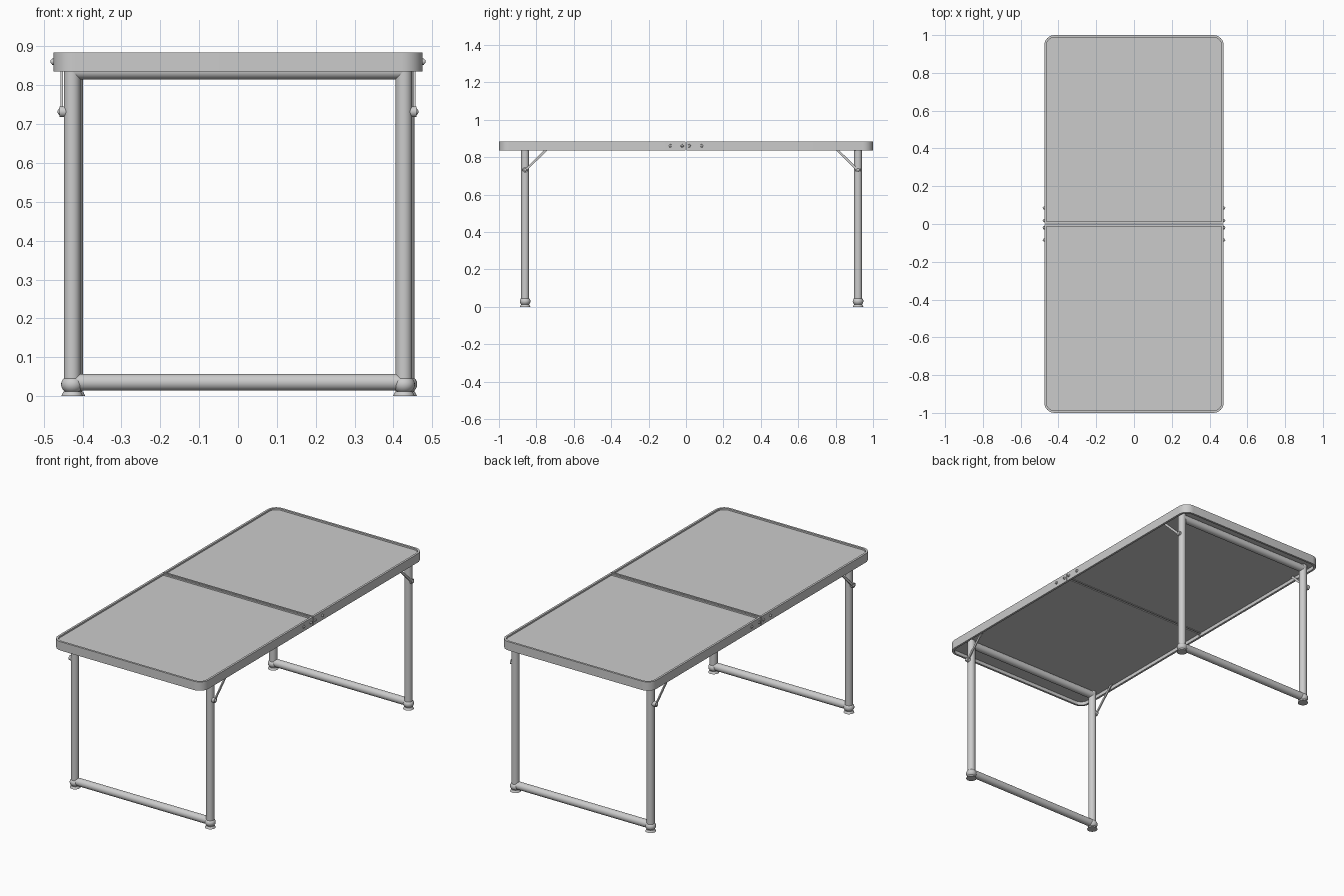
import bpy, bmesh
from math import sin, cos, pi
from mathutils import Vector

if "Cube" in bpy.data.objects:
    bpy.data.objects.remove(bpy.data.objects["Cube"])

HX, HY = 0.475, 1.0          # half size of table top
Z0, Z1 = 0.835, 0.885        # rim bottom and top
RIM, GAP, RAD = 0.012, 0.003, 0.055


def finish(bm, name):
    bmesh.ops.recalc_face_normals(bm, faces=bm.faces)
    me = bpy.data.meshes.new(name)
    bm.to_mesh(me)
    bm.free()
    ob = bpy.data.objects.new(name, me)
    bpy.context.collection.objects.link(ob)
    bpy.ops.object.select_all(action='DESELECT')
    ob.select_set(True)
    bpy.context.view_layer.objects.active = ob
    bpy.ops.object.shade_smooth_by_angle(angle=0.6)
    return ob


def rod(name, a, b, r, r2=None, seg=24):
    a, b = Vector(a), Vector(b)
    bm = bmesh.new()
    bmesh.ops.create_cone(bm, cap_ends=True, segments=seg, radius1=r,
                          radius2=r if r2 is None else r2, depth=(b - a).length)
    ob = finish(bm, name)
    ob.rotation_mode = 'QUATERNION'
    ob.rotation_quaternion = (b - a).to_track_quat('Z', 'Y')
    ob.location = (a + b) / 2
    return ob


def ball(name, loc, r, scale=(1, 1, 1)):
    bm = bmesh.new()
    bmesh.ops.create_uvsphere(bm, u_segments=24, v_segments=12, radius=r)
    ob = finish(bm, name)
    ob.location, ob.scale = loc, scale
    return ob


def prism(name, pts, axis, lo, hi):
    """Extrude a 2D outline along z or x."""
    bm = bmesh.new()
    put = (lambda p, h: (p[0], p[1], h)) if axis == 'z' else (lambda p, h: (h, p[0], p[1]))
    face = bm.faces.new([bm.verts.new(put(p, lo)) for p in pts])
    res = bmesh.ops.extrude_face_region(bm, geom=[face])
    off = Vector(put((0, 0), hi - lo))
    bmesh.ops.translate(bm, vec=off, verts=[v for v in res['geom'] if isinstance(v, bmesh.types.BMVert)])
    return finish(bm, name)


def outline(s, inset):
    """Open path round one half of the top, with two rounded corners."""
    x, y, r = HX - inset, HY - inset, RAD - inset
    pts = [(-x, GAP * s)]
    for cx, start in ((-x + r, pi), (x - r, pi / 2)):
        for i in range(9):
            a = start - i * pi / 16
            pts.append((cx + r * cos(a), s * (y - r + r * sin(a))))
    return pts + [(x, GAP * s)]


# folding top: two halves, each with rim, panel and seam strip
for s, side in ((-1, "front"), (1, "back")):
    bm = bmesh.new()
    rings = []
    for o, i in zip(outline(s, 0), outline(s, RIM)):
        rings.append([bm.verts.new((*p, z)) for p, z in
                      ((o, Z0), (o, Z1), (i, Z1), (i, Z0))])
    for a, b in zip(rings, rings[1:]):
        for k in range(4):
            bm.faces.new((a[k], a[(k + 1) % 4], b[(k + 1) % 4], b[k]))
    bm.faces.new(rings[0])
    bm.faces.new(rings[-1])
    finish(bm, side + "_rim")
    prism(side + "_panel", outline(s, RIM), 'z', 0.855, 0.876)
    w = HX - RIM
    prism(side + "_seam_strip", [(-w, s * GAP), (w, s * GAP), (w, s * 0.012), (-w, s * 0.012)],
          'z', 0.852, 0.884)

# leg frames: uprights, cross bars, feet, folding braces
for side, y, inward, shift in (("front", -0.86, 1, 0), ("back", 0.92, -1, 0.006)):
    for m in (-1, 1):
        x = m * 0.427 + shift
        rod(side + "_leg", (x, y, 0.02), (x, y, 0.856), 0.0215)
        ball(side + "_foot_ball", (x, y, 0.03), 0.0285, (1, 1, 0.85))
        rod(side + "_foot_pad", (x, y, 0), (x, y, 0.012), 0.028, 0.022)
        bx = m * 0.4535
        t = 0.009
        prism(side + "_brace", [(y - t, 0.729), (y + t, 0.729),
                                (y + inward * 0.128 + t, 0.855), (y + inward * 0.128 - t, 0.855)],
              'x', bx - 0.003, bx + 0.003)
        rod(side + "_brace_pin", (m * 0.43, y, 0.732), (m * 0.459, y, 0.732), 0.014)
        ball(side + "_brace_rivet", (m * 0.459, y, 0.732), 0.008, (0.7, 1, 1))
    for z, name in ((0.0355, "_lower_bar"), (0.837, "_upper_bar")):
        rod(side + name, (-0.427 + shift, y, z), (0.427 + shift, y, z), 0.0215)

# rivets of the side latches and hinges
for m in (-1, 1):
    for y in (-0.085, -0.02, 0.018, 0.085):
        rod("latch_rivet", (m * 0.472, y, 0.861), (m * 0.479, y, 0.861), 0.009, 0.008, 16)
        ball("latch_rivet_head", (m * 0.479, y, 0.861), 0.006, (0.7, 1, 1))
